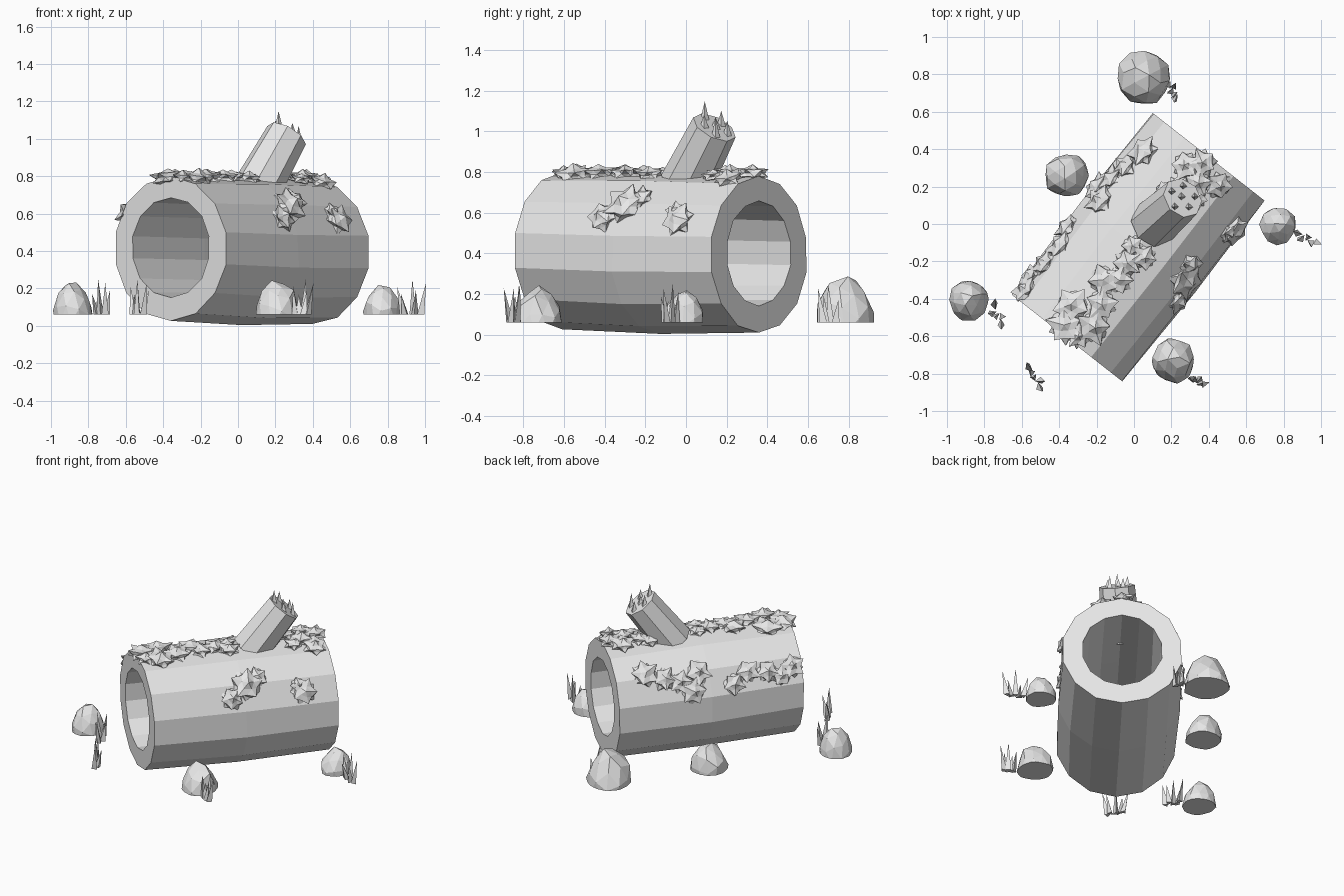
import bpy, bmesh, math, random
from mathutils import Vector, Matrix

random.seed(4)
if "Cube" in bpy.data.objects:
    bpy.data.objects.remove(bpy.data.objects["Cube"])

grey = bpy.data.materials.new("plain_grey")
grey.use_nodes = True
COLOUR = (0.8, 0.8, 0.8, 1)
grey.diffuse_color = COLOUR
grey.node_tree.nodes["Principled BSDF"].inputs["Base Color"].default_value = COLOUR


def finish(name, bm):
    bmesh.ops.recalc_face_normals(bm, faces=bm.faces)
    mesh = bpy.data.meshes.new(name)
    bm.to_mesh(mesh)
    bm.free()
    mesh.materials.append(grey)
    obj = bpy.data.objects.new(name, mesh)
    bpy.context.collection.objects.link(obj)
    return obj


# Log frame: along the trunk, across it, and up
ALONG = Vector((0.617, 0.787, 0))
ACROSS = Vector((0.787, -0.617, 0))
UP = Vector((0, 0, 1))
MID = Vector((0.02, -0.125, 0.4))


def on_log(u, degrees, r):
    a = math.radians(degrees)
    return MID + ALONG * u + (ACROSS * math.cos(a) + UP * math.sin(a)) * r


# Hollow log: outer rings then inner rings, joined in a loop
SIDES = 14
bm = bmesh.new()
rings = []
for u, r, lift, wobble in [(-0.615, 0.386, 0.015, 0.004), (0, 0.394, 0, 0.008),
                           (0.615, 0.386, -0.005, 0.004), (0.615, 0.258, 0, 0.003),
                           (0, 0.262, 0.01, 0.008), (-0.615, 0.266, 0.02, 0.003)]:
    rings.append([bm.verts.new(on_log(u, 90 + 360 * i / SIDES, r + random.uniform(-wobble, wobble))
                               + UP * lift) for i in range(SIDES)])
for k, ring in enumerate(rings):
    other = rings[(k + 1) % len(rings)]
    for i in range(SIDES):
        j = (i + 1) % SIDES
        bm.faces.new((ring[i], ring[j], other[j], other[i]))
finish("hollow_log", bm)

# Broken branch stub leaning out of the top
lean = Vector((0.5, 0.45, 0.9)).normalized()
tilt = lean.to_track_quat('Z', 'Y').to_matrix().to_4x4()
top = Vector((0.26, 0.14, 1.02))
bm = bmesh.new()
bmesh.ops.create_cone(bm, cap_ends=True, segments=8, radius1=0.13, radius2=0.115, depth=0.36,
                      matrix=Matrix.Translation(top - lean * 0.18) @ tilt)
finish("branch_stub", bm)

# Splinters on the broken end
bm = bmesh.new()
for i, (radius, height) in enumerate([(0.07, 0.08), (0.08, 0.1), (0.06, 0.07),
                                      (0.075, 0.11), (0.07, 0.08), (0.01, 0.06)]):
    a = i * math.tau / 5 + 0.4
    foot = top + tilt.to_3x3() @ Vector((math.cos(a) * radius, math.sin(a) * radius, 0))
    bmesh.ops.create_cone(bm, segments=4, radius1=0.024, radius2=0, depth=height,
                          cap_ends=True, matrix=Matrix.Translation(foot + UP * height * 0.3))
finish("branch_splinters", bm)


def moss(name, tufts):
    """Star-shaped crumpled tufts pressed onto the bark: (along, angle, radius)."""
    bm = bmesh.new()
    for u, degrees, size in tufts:
        normal = on_log(0, degrees, 1) - MID
        place = Matrix.Translation(on_log(u, degrees, 0.395)) @ \
            normal.to_track_quat('Z', 'Y').to_matrix().to_4x4()
        made = bmesh.ops.create_icosphere(bm, subdivisions=2, radius=1)["verts"]
        spin = Matrix.Rotation(random.uniform(0, math.tau), 3, 'Z')
        for v in made:
            spike = 1.12 if len(v.link_edges) == 5 else 0.74
            p = spin @ v.co * size * spike * random.uniform(0.88, 1.1)
            p.z *= 0.5
            v.co = place @ p
    finish(name, bm)


moss("moss_top_front", [(-0.57, 97, 0.1), (-0.46, 102, 0.1), (-0.48, 79, 0.1), (-0.36, 85, 0.09),
                        (-0.25, 95, 0.09), (-0.2, 86, 0.08), (-0.1, 89, 0.08), (-0.02, 81, 0.07),
                        (-0.01, 94, 0.06), (-0.57, 84, 0.07)])
moss("moss_top_back", [(0.32, 99, 0.07), (0.38, 94, 0.07), (0.5, 100, 0.08), (0.57, 91, 0.08),
                       (0.47, 84, 0.08), (0.53, 70, 0.08), (0.4, 77, 0.06)])
moss("moss_left_side", [(-0.55, 148, 0.08), (-0.47, 156, 0.07), (-0.38, 150, 0.08),
                        (-0.25, 148, 0.08), (-0.15, 158, 0.08), (0.07, 143, 0.09),
                        (0.12, 160, 0.09), (0.2, 150, 0.08), (0.3, 145, 0.08), (0.42, 138, 0.09)])
moss("moss_right_side", [(0.02, 38, 0.11), (0.1, 44, 0.07), (-0.09, 27, 0.08),
                         (0.39, 25, 0.09), (0.36, 31, 0.06)])

# Domed rocks with flat undersides
GROUND = 0.06
for n, (x, y, width, height) in enumerate([(0.05, 0.78, 0.145, 0.22), (-0.36, 0.26, 0.12, 0.18),
                                           (-0.885, -0.41, 0.11, 0.17), (0.21, -0.73, 0.12, 0.18),
                                           (0.77, -0.01, 0.1, 0.16)], 1):
    bm = bmesh.new()
    bmesh.ops.create_icosphere(bm, subdivisions=2, radius=1)
    bmesh.ops.dissolve_limit(bm, angle_limit=0.1, verts=bm.verts, edges=bm.edges)
    turn = Matrix.Rotation(n * 1.3, 3, 'Z') @ Matrix.Rotation(n * 0.7, 3, 'X')
    for v in bm.verts:
        v.co = turn @ v.co * random.uniform(0.9, 1.06)
    cut = bmesh.ops.bisect_plane(bm, geom=bm.verts[:] + bm.edges[:] + bm.faces[:],
                                 plane_co=(0, 0, 0), plane_no=(0, 0, -1), clear_outer=True)
    rim = [e for e in cut["geom_cut"] if isinstance(e, bmesh.types.BMEdge)]
    bmesh.ops.holes_fill(bm, edges=rim)
    for v in bm.verts:
        v.co = Vector((x + v.co.x * width, y + v.co.y * width, GROUND + v.co.z * height))
    finish(f"rock_{n}", bm)

# Grass tufts: a line of thin leaning blades from start to end
for n, (x0, y0, x1, y1) in enumerate([(0.2, 0.75, 0.23, 0.68), (0.88, -0.05, 0.975, -0.1),
                                      (-0.76, -0.45, -0.7, -0.52), (-0.56, -0.77, -0.51, -0.87),
                                      (0.31, -0.83, 0.36, -0.87)], 1):
    bm = bmesh.new()
    blades = 5
    for i in range(blades):
        t = i / (blades - 1)
        height = (0.15, 0.11, 0.19, 0.13, 0.17)[i]
        side = Vector((y0 - y1, x1 - x0, 0)).normalized() * random.uniform(-0.02, 0.02)
        foot = Vector((x0 + (x1 - x0) * t, y0 + (y1 - y0) * t, GROUND)) + side
        made = bmesh.ops.create_cone(bm, cap_ends=True, segments=3, radius1=0.022, radius2=0,
                                     depth=height)["verts"]
        bend = Vector((x1 - x0, y1 - y0, 0)) * (t - 0.5) * 0.6 + side * 1.5
        spin = Matrix.Rotation(random.uniform(0, math.tau), 3, 'Z')
        for v in made:
            up = v.co.z / height + 0.5
            v.co = foot + spin @ Vector((v.co.x, v.co.y, 0)) + UP * up * height + bend * up
    finish(f"grass_tuft_{n}", bm)
